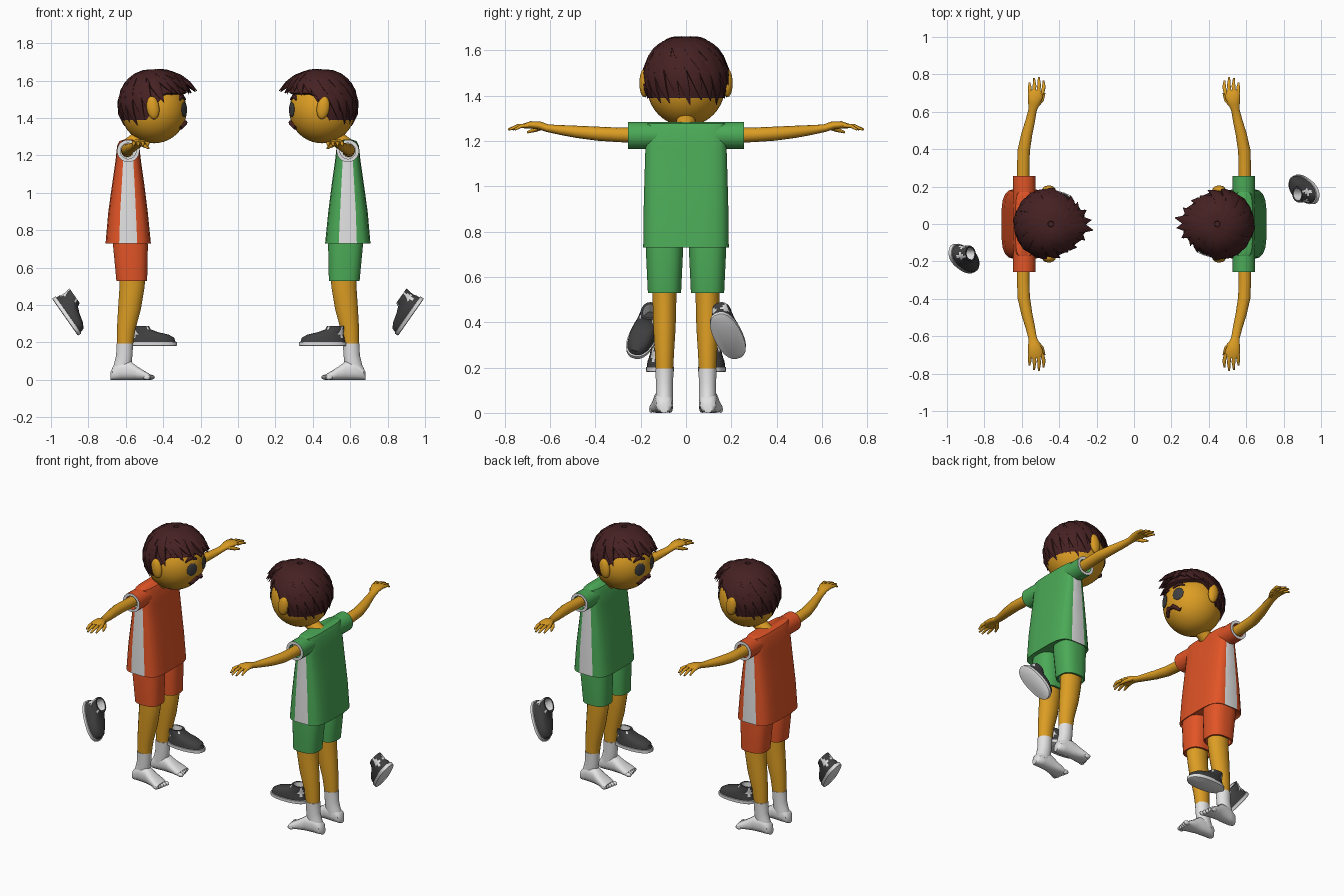
import bpy, bmesh, math
from math import sin, cos, pi, radians
from mathutils import Vector as V, Matrix

if "Cube" in bpy.data.objects:
    bpy.data.objects.remove(bpy.data.objects["Cube"])


def material(name, r, g, b):
    m = bpy.data.materials.new(name)
    m.use_nodes = True
    m.diffuse_color = (r, g, b, 1)
    m.node_tree.nodes["Principled BSDF"].inputs["Base Color"].default_value = (r, g, b, 1)
    return m


SKIN = material("golden skin", .72, .34, .017)
HAIR = material("dark brown hair", .06, .015, .016)
WHITE = material("white cloth", .76, .76, .76)
DARK = material("charcoal", .05, .05, .052)
ORANGE = material("orange cloth", .76, .09, .02)
GREEN = material("green cloth", .07, .4, .095)
turn = Matrix()       # placement of the figure being built
prefix = ""


def finish(name, bm, mats, rule=None, place=Matrix(), angle=40):
    """Turn a bmesh into an object; rule(face) picks its material slot."""
    bmesh.ops.recalc_face_normals(bm, faces=bm.faces[:])
    bm.normal_update()
    for f in bm.faces:
        f.smooth = True
        if rule:
            f.material_index = rule(f)
    me = bpy.data.meshes.new(prefix + name)
    bm.to_mesh(me)
    bm.free()
    me.transform(turn @ place)
    for m in mats:
        me.materials.append(m)
    me.set_sharp_from_angle(angle=radians(angle))
    ob = bpy.data.objects.new(prefix + name, me)
    bpy.context.collection.objects.link(ob)


def skin(name, rings, mats, rule=None, place=Matrix(), angle=40):
    """Bridge a list of point rings and cap both ends."""
    bm = bmesh.new()
    vs = [[bm.verts.new(p) for p in r] for r in rings]
    n = len(vs[0])
    for a, b in zip(vs, vs[1:]):
        for i in range(n):
            j = (i + 1) % n
            bm.faces.new((a[i], a[j], b[j], b[i]))
    bm.faces.new(vs[0])
    bm.faces.new(vs[-1])
    finish(name, bm, mats, rule, place, angle)


def oval(c, u, v, n, power=1.0):
    """Ring of n points, squarer as power falls below one."""
    pts = []
    for i in range(n):
        a = (i + .5) * 2 * pi / n
        k, s = cos(a), sin(a)
        pts.append(V(c) + V(u) * math.copysign(abs(k) ** power, k) + V(v) * math.copysign(abs(s) ** power, s))
    return pts


def stack(name, sections, mats, n=20, power=1.0, **kw):
    """Horizontal sections: x, y, z, half length, half width."""
    rings = [oval((x, y, z), (a, 0, 0), (0, b, 0), n, power) for x, y, z, a, b in sections]
    skin(name, rings, mats, **kw)


def tube(name, points, sizes, mat, n=10, centre=None):
    """Sweep an oval (half width, half thickness) along points."""
    pts = [V(p) for p in points]
    rings = []
    for i, p in enumerate(pts):
        t = (pts[min(i + 1, len(pts) - 1)] - pts[max(i - 1, 0)]).normalized()
        up = (p - centre) if centre else (V((0, 0, 1)) if abs(t.z) < .9 else V((1, 0, 0)))
        side = t.cross(up).normalized()
        w, h = sizes[i]
        rings.append(oval(p, side * w, side.cross(t) * h, n))
    skin(name, rings, [mat], angle=50)


def ball(name, loc, scale, mat, rot=Matrix(), seg=24):
    bm = bmesh.new()
    bmesh.ops.create_uvsphere(bm, u_segments=seg, v_segments=seg // 2, radius=1)
    finish(name, bm, [mat], place=Matrix.Translation(loc) @ rot @ Matrix.Diagonal((*scale, 1)))


HEAD = V((-.45, 0, 1.44))
CROWN = V((-.445, 0, 1.46))


def on_head(az, z, r=.176):
    """Point on the face at a sideways angle and a height."""
    h = math.sqrt(r * r - (z - HEAD.z) ** 2)
    return V((HEAD.x + h * cos(az), h * sin(az), z))


def on_hair(az, th, k=1.0):
    return CROWN + V((.187 * sin(th) * cos(az), .183 * sin(th) * sin(az), .19 * cos(th))) * k


def hairline(az):
    """Hair reaches lower at the back than over the face."""
    t = min(1, max(0, (cos(az) + .25) / .55))
    return radians(112 - 45 * t)


def hair():
    rings = []
    for i in range(1, 11):
        rings.append([on_hair(a, hairline(a) * i / 10) for a in (k * pi / 24 for k in range(48))])
    rings.append([CROWN + (p - CROWN) * .88 for p in rings[-1]])
    skin("hair_cap", rings, [HAIR])
    # Swirling locks in a long and a short layer
    for layer, (count, reach, lift) in enumerate(((22, 1.04, 1.03), (15, .74, 1.05))):
        for k in range(count):
            az = (k + .4 * layer) * 2 * pi / count
            front = max(0, cos(az)) ** 3
            end = hairline(az) * (reach + .05 * sin(k * 2.4))
            pts = []
            for j in range(7):
                t = j / 6
                th = .08 + (end - .08) * t
                pts.append(on_hair(az - .55 * (1 - t) + .12 * t, th, lift - .02 * (1 - t) + front * .1 * t ** 3))
            w = (.014, .025, .031, .033, .030, .019, .002)
            tube(f"hair_lock_{layer}_{k}", pts, [(x, x * .4) for x in w], HAIR, 6, CROWN)
    # Forward quiff
    for k, (az, far) in enumerate(((-.15, 1.3), (.1, 1.24), (.38, 1.16), (-.45, 1.15))):
        pts = [on_hair(az * (.5 + t / 2), .25 + .97 * t, 1.01 + (far - 1.01) * t ** 2) for t in (0, .25, .5, .75, 1)]
        tube(f"quiff_{k}", pts, [(.015, .01), (.034, .018), (.036, .02), (.025, .014), (.002, .002)], HAIR, 6, CROWN)


def face():
    ball("head", HEAD, (.176, .172, .175), SKIN, seg=40)
    tube("neck", [(-.58, 0, 1.25), (-.53, 0, 1.29), (-.47, 0, 1.33)], [(.045, .045), (.042, .042), (.042, .042)], SKIN, 16)
    for s, side in ((1, "left"), (-1, "right")):
        ball(side + "_ear", (-.455, .184 * s, 1.455), (.034, .022, .062), SKIN, Matrix.Rotation(-.15, 4, 'Y'))
        az = .36 * s
        ball(side + "_eye", on_head(az, 1.445, .174), (.008, .036, .04), DARK, Matrix.Rotation(az, 4, 'Z'))
        brow = [on_head(a * s, z, .178) for a, z in ((.13, 1.499), (.3, 1.515), (.45, 1.513), (.6, 1.497))]
        tube(side + "_eyebrow", brow, [(.007, .006), (.012, .009), (.011, .009), (.003, .004)], HAIR, 8, HEAD)
        half = [on_head(a * s, z, .18) for a, z in ((0, 1.372), (.12, 1.376), (.25, 1.36), (.36, 1.345), (.45, 1.357))]
        tube(side + "_moustache", half, [(.01, .008), (.014, .013), (.012, .011), (.008, .008), (.002, .002)], HAIR, 8, HEAD)


def clothes(cloth):
    def stripe(f):
        c = f.calc_center_median()
        return int(abs(f.normal.y) > .97 and c.z < 1.19 and abs(c.x + .587) < .03)
    stack("shirt", [(-.587, 0, .745, .1, .16), (-.587, 0, .73, .122, .19), (-.588, 0, .9, .106, .188),
                    (-.587, 0, 1.05, .086, .184), (-.587, 0, 1.175, .068, .18), (-.587, 0, 1.25, .06, .18),
                    (-.587, 0, 1.277, .047, .178), (-.587, 0, 1.284, .025, .17)],
          [cloth, WHITE], power=.5, rule=stripe)
    for s, side in ((1, "left"), (-1, "right")):
        rings = [oval((-.587, y * s, 1.224), (r, 0, 0), (0, 0, r), 24)
                 for y, r in ((.12, .058), (.2, .06), (.256, .06), (.256, .042), (.22, .042))]
        skin(side + "_sleeve", rings, [cloth, WHITE], lambda f: int(f.normal.y * s > .9))
        y = .095 * s
        stack(side + "_shorts_leg", [(-.575, y, .8, .085, .08), (-.575, y, .72, .094, .083), (-.568, y, .53, .083, .074),
                                     (-.568, y, .53, .074, .062), (-.568, y, .57, .07, .06)], [cloth], power=.75)


def limbs():
    for s, side in ((1, "left"), (-1, "right")):
        # Arm, flat hand, fingers and thumb
        path = [(-.592, .2, 1.224), (-.592, .3, 1.227), (-.59, .39, 1.232), (-.573, .48, 1.24), (-.555, .55, 1.248),
                (-.542, .61, 1.256), (-.535, .645, 1.268), (-.527, .685, 1.271), (-.522, .715, 1.266)]
        size = [(.034, .034), (.034, .032), (.034, .031), (.03, .027), (.026, .022),
                (.023, .017), (.032, .018), (.042, .016), (.036, .011)]
        tube(side + "_arm", [(x, y * s, z) for x, y, z in path], size, SKIN, 14)
        for k, tip in enumerate((.755, .78, .785, .765)):
            x = -.555 + .021 * k
            pts = [(x, .695 * s, 1.268), (x - .002 + .004 * k, (.7 + tip) / 2 * s, 1.266), (x - .004 + .004 * k, tip * s, 1.25)]
            tube(f"{side}_finger_{k}", pts, [(.011, .01), (.0105, .009), (.005, .005)], SKIN, 8)
        thumb = [(-.52, .635, 1.262), (-.492, .665, 1.25), (-.478, .7, 1.238)]
        tube(side + "_thumb", [(x, y * s, z) for x, y, z in thumb], [(.014, .012), (.012, .011), (.005, .005)], SKIN, 8)
        # Leg, sock and shaped foot
        y = .095 * s
        stack(side + "_leg", [(-.565, y, .62, .07, .055), (-.566, y, .5, .068, .053), (-.58, y, .38, .062, .05),
                              (-.598, y, .27, .05, .043), (-.605, y, .18, .043, .038)], [SKIN])
        stack(side + "_sock", [(-.605, y, .195, .045, .041), (-.608, y, .13, .044, .038), (-.615, y, .09, .047, .038),
                               (-.628, y, .04, .05, .038)], [WHITE])
        foot = [(-.683, .018, .04), (-.67, .034, .068), (-.63, .04, .1), (-.575, .041, .1),
                (-.535, .046, .07), (-.495, .052, .045), (-.47, .05, .03)]
        rings = [oval((x, (.097 + .1 * max(0, x + .62)) * s, h / 2), (0, w, 0), (0, 0, h / 2), 16, .8) for x, w, h in foot]
        skin(side + "_foot", rings, [WHITE])
        for k in range(5):
            ball(f"{side}_toe_{k}", (-.466 - .005 * k, (.073 + .02 * k) * s, .014), (.021, .014 - .001 * k, .014), WHITE, seg=12)


def shoe(name, place):
    def paint(f):
        c = f.calc_center_median()
        inner = abs(c.x + .07) < .04 and abs(c.y) < .036 and .05 < c.z < .1 and abs(f.normal.z) < .6
        return int(c.z < .023 or inner)
    stack(name, [(0, 0, 0, .122, .056), (0, 0, .003, .127, .062), (0, 0, .022, .127, .063), (0, 0, .023, .12, .058),
                 (-.002, 0, .045, .115, .056), (-.014, 0, .062, .098, .05), (-.043, 0, .075, .07, .046),
                 (-.064, 0, .09, .051, .043), (-.07, 0, .108, .047, .04),
                 (-.07, 0, .108, .037, .031), (-.07, 0, .05, .035, .029)],
          [DARK, WHITE], n=24, power=.85, rule=paint, place=place)


# Two figures face each other, each with a dropped and a flying shoe
for prefix, cloth, angle in (("orange_", ORANGE, 0), ("green_", GREEN, pi)):
    turn = Matrix.Rotation(angle, 4, 'Z')
    face()
    hair()
    clothes(cloth)
    limbs()
    shoe("standing_shoe", Matrix.Translation((-.453, .115, .18)))
    d = V((.14, -.1, -.2)).normalized()
    side = V((.82, 0, .57)).cross(d).normalized()
    axes = Matrix((d, side, d.cross(side))).transposed().to_4x4()
    shoe("flying_shoe", Matrix.Translation((-.925, -.185, .335)) @ axes)
